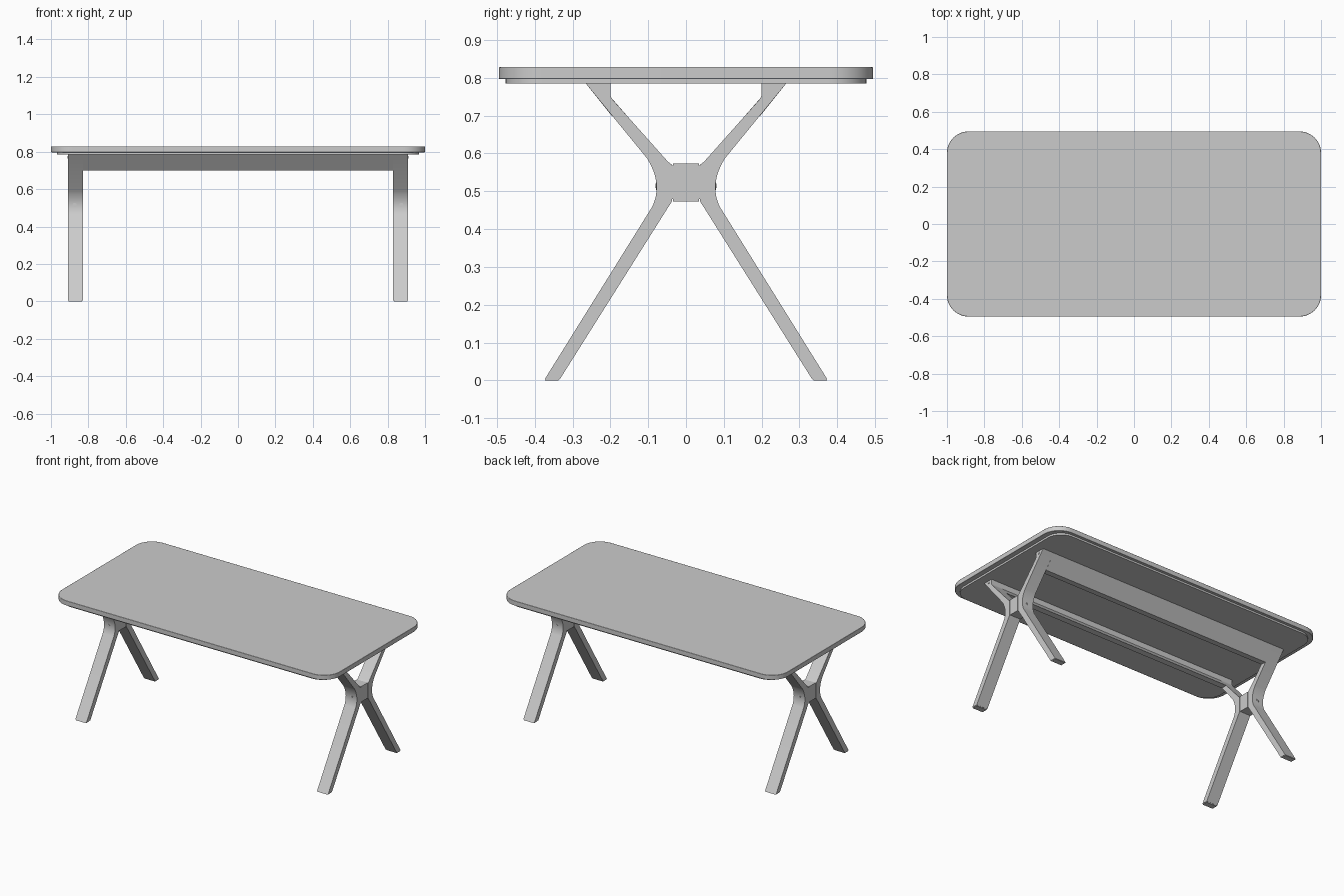
import bpy
import bmesh
import math
from mathutils import Vector

if "Cube" in bpy.data.objects:
    bpy.data.objects.remove(bpy.data.objects["Cube"])

grey = bpy.data.materials.new("plain grey")
grey.use_nodes = True
grey.diffuse_color = (0.6, 0.6, 0.6, 1)
grey.node_tree.nodes["Principled BSDF"].inputs["Base Color"].default_value = (0.6, 0.6, 0.6, 1)


def prism(name, outline, low, high, place, mirror=(False, False), bevel=0):
    """Extrude a 2D outline from low to high; place maps (u, v, depth) to x, y, z."""
    bm = bmesh.new()
    rings = [[bm.verts.new(place(u, v, d)) for u, v in outline] for d in (low, high)]
    for ring in rings:
        bm.faces.new(ring)
    count = len(outline)
    for i in range(count):
        j = (i + 1) % count
        bm.faces.new((rings[0][i], rings[0][j], rings[1][j], rings[1][i]))
    bmesh.ops.recalc_face_normals(bm, faces=bm.faces)
    mesh = bpy.data.meshes.new(name)
    bm.to_mesh(mesh)
    bm.free()
    mesh.materials.append(grey)
    obj = bpy.data.objects.new(name, mesh)
    bpy.context.collection.objects.link(obj)
    bpy.ops.object.select_all(action="DESELECT")
    obj.select_set(True)
    bpy.context.view_layer.objects.active = obj
    bpy.ops.object.shade_smooth_by_angle(angle=math.radians(25))
    if bevel:
        mod = obj.modifiers.new("edge", "BEVEL")
        mod.width, mod.segments, mod.limit_method = bevel, 2, "ANGLE"
        mod.angle_limit = math.radians(40)
    if any(mirror):
        mod = obj.modifiers.new("mirror", "MIRROR")
        mod.use_axis = (mirror[0], mirror[1], False)
        mod.use_mirror_merge = False
    return obj


def along_x(u, v, d):
    return Vector((d, u, v))


def along_y(u, v, d):
    return Vector((u, d, v))


def along_z(u, v, d):
    return Vector((u, v, d))


def arc(cu, cv, radius, start, turn, steps):
    return [(cu + radius * math.cos(start + turn * i / steps),
             cv + radius * math.sin(start + turn * i / steps)) for i in range(steps + 1)]


def rounded_rect(hx, hy, radius):
    points = []
    for k, (sx, sy) in enumerate(((1, 1), (-1, 1), (-1, -1), (1, -1))):
        points += arc(sx * (hx - radius), sy * (hy - radius), radius,
                      k * math.pi / 2, math.pi / 2, 12)
    return points


def circle(cu, cv, radius):
    return arc(cu, cv, radius, 0, math.tau, 20)[:-1]


def bend(a, b, c, steps):
    """Quadratic curve from a to c, pulled towards b."""
    a, b, c = Vector(a), Vector(b), Vector(c)
    return [tuple(a.lerp(b, t).lerp(b.lerp(c, t), t))
            for t in (i / steps for i in range(steps + 1))]


# Table top with a smaller plate below it
prism("table_top", rounded_rect(1.0, 0.495, 0.115), 0.797, 0.828, along_z, bevel=0.002)
prism("under_plate", rounded_rect(0.968, 0.477, 0.1), 0.785, 0.797, along_z)

# Bent legs: foot, waist bend, arm up to the plate, and back down the inner side
inner, outer = 0.83, 0.91
centre = (inner + outer) / 2
leg = [(0.333, 0.004), (0.373, 0.004)]
leg += bend((0.09, 0.458), (0.06, 0.518), (0.103, 0.587), 12)
leg += [(0.265, 0.785), (0.2, 0.785)]
leg += bend((0.2, 0.757), (0.2, 0.75), (0.192, 0.74), 4)
leg += bend((0.052, 0.583), (0.043, 0.573), (0.037, 0.571), 3)
leg += bend((0.037, 0.474), (0.039, 0.47), (0.047, 0.458), 3)
prism("legs", leg, inner, outer, along_x, (True, True))

# Thin foot pads
prism("foot_pads", [(0.337, 0), (0.373, 0), (0.371, 0.004), (0.334, 0.004)],
      inner + 0.003, outer - 0.003, along_x, (True, True))

# Blocks joining the two legs of each pair
block = [(-0.0345, 0.473), (0.0345, 0.473), (0.0345, 0.574), (-0.0345, 0.574)]
prism("joining_blocks", block, inner + 0.001, outer - 0.001, along_x, (True, False))
prism("joint_spacers", [(-0.038, 0.479), (0.038, 0.479), (0.038, 0.568), (-0.038, 0.568)],
      inner + 0.003, outer - 0.003, along_x, (True, False))

# Sloped rails running between the arms
rail = [(0.2, 0.785), (0.2, 0.75), (0.158, 0.702), (0.197, 0.7), (0.265, 0.785)]
prism("long_rails", rail, -inner, inner, along_x, (False, True))

# Bolt heads on the waist bends and the arm sides, with a raised centre
for radius, reach in ((0.011, 0.0795), (0.006, 0.081)):
    prism("waist_bolts", circle(centre + 0.003, 0.515, radius), 0.07, reach, along_y, (True, True))
for radius, reach in ((0.007, 0.001), (0.004, 0.002)):
    prism("arm_bolts", circle(0.226, 0.77, radius), outer - 0.01, outer + reach, along_x, (True, True))
